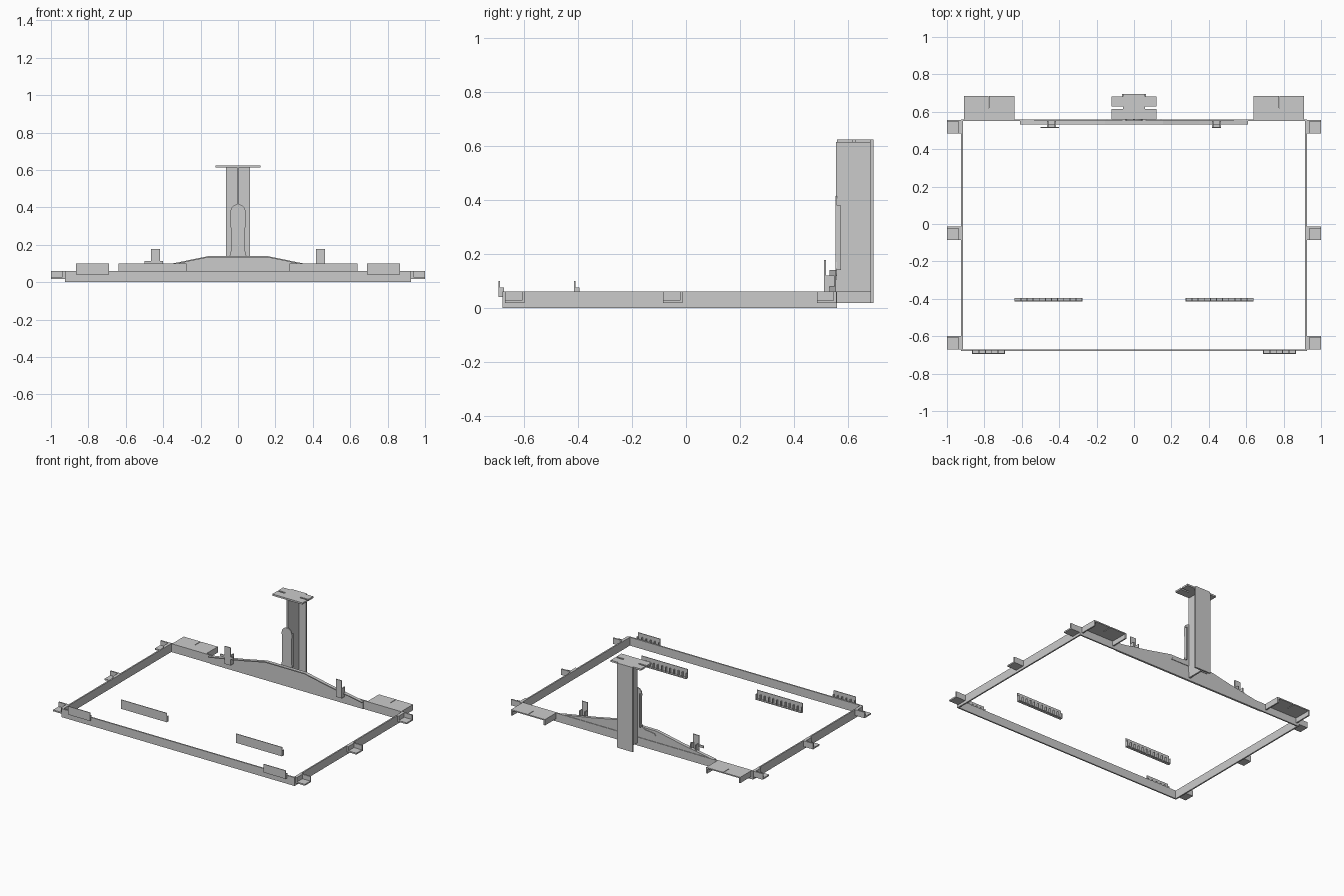
import bpy
import bmesh
import math
from mathutils import Vector

cube = bpy.data.objects.get("Cube")
if cube:
    bpy.data.objects.remove(cube, do_unlink=True)

T = 0.01      # sheet thickness
RIM = 0.06    # height of the frame rails


def finish(name, bm):
    bmesh.ops.recalc_face_normals(bm, faces=bm.faces)
    mesh = bpy.data.meshes.new(name)
    bm.to_mesh(mesh)
    bm.free()
    obj = bpy.data.objects.new(name, mesh)
    bpy.context.scene.collection.objects.link(obj)
    return obj


def add_box(bm, xs, ys, zs):
    lo = Vector((min(xs), min(ys), min(zs)))
    hi = Vector((max(xs), max(ys), max(zs)))
    verts = bmesh.ops.create_cube(bm, size=1)["verts"]
    for v in verts:
        v.co = (lo + hi) / 2 + v.co * (hi - lo)


def boxes(name, *parts):
    bm = bmesh.new()
    for part in parts:
        add_box(bm, *part)
    return finish(name, bm)


def prism(name, points, lo, hi, axis):
    """Extrude a 2D outline: (x, z) along y, or (x, y) along z."""
    bm = bmesh.new()
    place = (lambda p: (p[0], lo, p[1])) if axis == "y" else (lambda p: (p[0], p[1], lo))
    face = bm.faces.new([bm.verts.new(place(p)) for p in points])
    ext = bmesh.ops.extrude_face_region(bm, geom=[face])["geom"]
    shift = (0, hi - lo, 0) if axis == "y" else (0, 0, hi - lo)
    bmesh.ops.translate(bm, vec=shift, verts=[g for g in ext if isinstance(g, bmesh.types.BMVert)])
    return finish(name, bm)


def mirrored(half):
    return half + [(-x, v) for x, v in reversed(half)]


# Rectangular frame
boxes("front_rail", ((-0.92, 0.92), (-0.68, -0.67), (0, RIM)))
boxes("back_rail", ((-0.925, 0.925), (0.55, 0.56), (0, RIM)))

for s, side in ((1, "left"), (-1, "right")):
    boxes(side + "_rail", ((s * 0.915, s * 0.925), (-0.68, 0.56), (0, RIM)))

    # Corner brackets: base, wall against the rail and gusset
    for y, spot in ((-0.67, "front"), (-0.085, "middle"), (0.485, "back")):
        boxes(f"{side}_{spot}_bracket",
              ((s * 0.925, s), (y, y + 0.072), (0.018, 0.018 + T)),
              ((s * 0.925, s * 0.937), (y, y + 0.072), (0.018, RIM)),
              ((s * 0.925, s), (y + 0.062, y + 0.072), (0.018, RIM)))

    # Ribbed strips, at the front rail and inside the frame
    for name, x0, x1, y, z0, count in (("front_strip", 0.69, 0.865, -0.695, 0.04, 6),
                                       ("inner_strip", 0.275, 0.64, -0.415, 0.035, 12)):
        ribs = []
        for i in range(count):
            x = x0 + (x1 - x0 - 0.005) * i / (count - 1)
            ribs.append(((s * x, s * (x + 0.005)), (y, y + 0.02), (z0, 0.075)))
        boxes(f"{side}_{name}",
              ((s * x0, s * x1), (y, y + 0.005), (z0, 0.1)),
              ((s * x0, s * x1), (y, y + 0.02), (z0, z0 + 0.006)), *ribs)

    # Back shelf with a thin slit, on two end walls
    outline = [(0.64, 0.56), (0.91, 0.56), (0.91, 0.685), (0.778, 0.685),
               (0.778, 0.62), (0.774, 0.62), (0.774, 0.685), (0.64, 0.685)]
    prism(side + "_shelf", [(s * x, y) for x, y in outline], 0.052, RIM, "z")
    boxes(side + "_shelf_walls", *[((s * x, s * (x + T)), (0.56, 0.685), (0.018, 0.053))
                                   for x in (0.64, 0.9)])

    # Upright clip on the cross beam
    boxes(side + "_clip",
          ((s * 0.418, s * 0.465), (0.512, 0.518), (0.05, 0.177)),
          ((s * 0.418, s * 0.425), (0.512, 0.55), (0.05, 0.12)),
          ((s * 0.458, s * 0.465), (0.512, 0.55), (0.05, 0.12)),
          ((s * 0.418, s * 0.465), (0.512, 0.55), (0.05, 0.058)))

boxes("right_clip_foot", ((-0.5, -0.4), (0.512, 0.518), (0.095, 0.112)))

# Tapered cross beam with a narrow lip along its top
crest = [(0.61, 0.055), (0.35, 0.1), (0.155, 0.14)]
prism("cross_beam", mirrored([(0.61, 0.0)] + crest), 0.546, 0.556, "y")
top_edge = mirrored(crest)
prism("beam_lip", top_edge + [(x, z - 0.007) for x, z in reversed(top_edge)], 0.532, 0.547, "y")

# Column: web, back flange and notched cap
boxes("column",
      ((-0.006, 0.006), (0.556, 0.685), (0.018, 0.615)),
      ((-0.063, 0.063), (0.683, 0.695), (0.018, 0.615)))
cap = [(0.12, 0.56), (0.12, 0.616), (0.06, 0.616), (0.06, 0.628), (0.12, 0.628),
       (0.12, 0.683), (0.06, 0.683), (0.06, 0.695)]
prism("column_cap", mirrored(cap), 0.613, 0.625, "z")

# Round-topped upright in front of the column
arch = [(0.04 * math.cos(a), 0.377 + 0.04 * math.sin(a))
        for a in [math.pi * i / 12 for i in range(6)]]
upright = [(0.15, 0.105), (0.14, 0.12), (0.07, 0.128), (0.045, 0.14), (0.037, 0.17)]
prism("upright_plate", mirrored(upright + arch), 0.553, 0.56, "y")
boxes("upright_returns", *[((s * 0.03, s * 0.038), (0.559, 0.575), (0.14, 0.38)) for s in (1, -1)])
